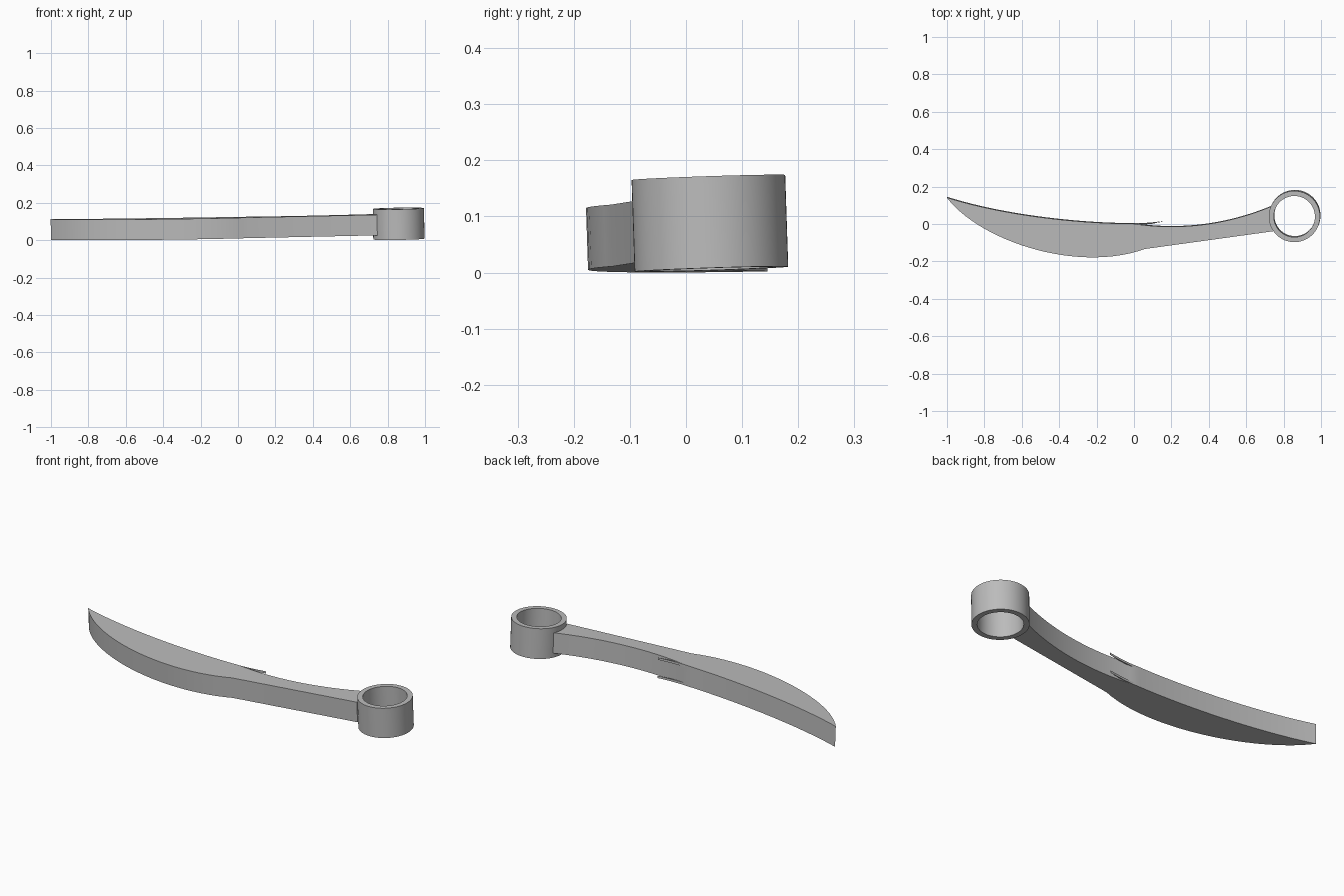
import bpy, bmesh, math
from mathutils import Matrix, Vector
from mathutils.geometry import interpolate_bezier

cube = bpy.data.objects.get("Cube")
if cube:
    bpy.data.objects.remove(cube)

grey = bpy.data.materials.new("plain_grey")
grey.use_nodes = True
GREY = (0.5, 0.5, 0.5, 1)
grey.diffuse_color = GREY
grey.node_tree.nodes["Principled BSDF"].inputs["Base Color"].default_value = GREY

# The whole lever leans very slightly about both axes
TILT = (Matrix.Translation((0, 0, 0.0144))
        @ Matrix.Rotation(0.033, 4, "X") @ Matrix.Rotation(-0.017, 4, "Y"))


def bezier(*points, steps=28):
    p = [Vector((x, y, 0)) for x, y in points]
    return interpolate_bezier(*p, steps)


def finish(name, bm):
    bmesh.ops.recalc_face_normals(bm, faces=bm.faces)
    bm.transform(TILT)
    mesh = bpy.data.meshes.new(name)
    bm.to_mesh(mesh)
    bm.free()
    mesh.materials.append(grey)
    obj = bpy.data.objects.new(name, mesh)
    bpy.context.collection.objects.link(obj)
    bpy.ops.object.select_all(action="DESELECT")
    obj.select_set(True)
    bpy.context.view_layer.objects.active = obj
    bpy.ops.object.shade_smooth_by_angle(angle=math.radians(30))


def extrude_outline(name, outline, bottom, height):
    bm = bmesh.new()
    face = bm.faces.new([bm.verts.new((p.x, p.y, bottom)) for p in outline])
    top = bmesh.ops.extrude_face_region(bm, geom=[face], use_keep_orig=True)["geom"]
    verts = [v for v in top if isinstance(v, bmesh.types.BMVert)]
    bmesh.ops.translate(bm, verts=verts, vec=(0, 0, height))
    finish(name, bm)


# Curved blade narrowing into the arm
back_blade = bezier((-1, 0.145), (-0.7, 0.05), (-0.3, 0.005), (0, 0.005))
back_arm = bezier((0, 0.005), (0.22, -0.03), (0.48, -0.01), (0.74, 0.10))
belly = bezier((0.06, -0.13), (-0.3, -0.26), (-0.82, -0.09), (-1, 0.145))
arm_end = [Vector((0.745, -0.035, 0))]
extrude_outline("lever_blade", back_blade + back_arm[1:] + arm_end + belly[:-1], 0, 0.11)

# Two thin slivers continuing the blade's back edge past the arm
sliver = (bezier((0, 0.004), (0.05, 0.004), (0.11, 0.009), (0.16, 0.017), steps=8)
          + [Vector((0.1, 0.005, 0)), Vector((0.05, 0, 0))])
for name, z in (("lower_sliver", 0), ("upper_sliver", 0.098)):
    extrude_outline(name, sliver, z, 0.012)

# Ring at the end of the arm: a wall section spun around the hole axis
bm = bmesh.new()
centre = Vector((0.86, 0.045, 0))
low, high = -0.0245, 0.139
section = [(0.11, low), (0.137, low), (0.137, high), (0.11, high)]
wall = bm.faces.new([bm.verts.new(centre + Vector((r, 0, z))) for r, z in section])
bmesh.ops.spin(bm, geom=list(wall.edges) + list(wall.verts), cent=centre,
               axis=(0, 0, 1), angle=math.tau, steps=64, use_merge=True)
bmesh.ops.remove_doubles(bm, verts=bm.verts, dist=0.0001)
bm.faces.remove(wall)
finish("pivot_ring", bm)
